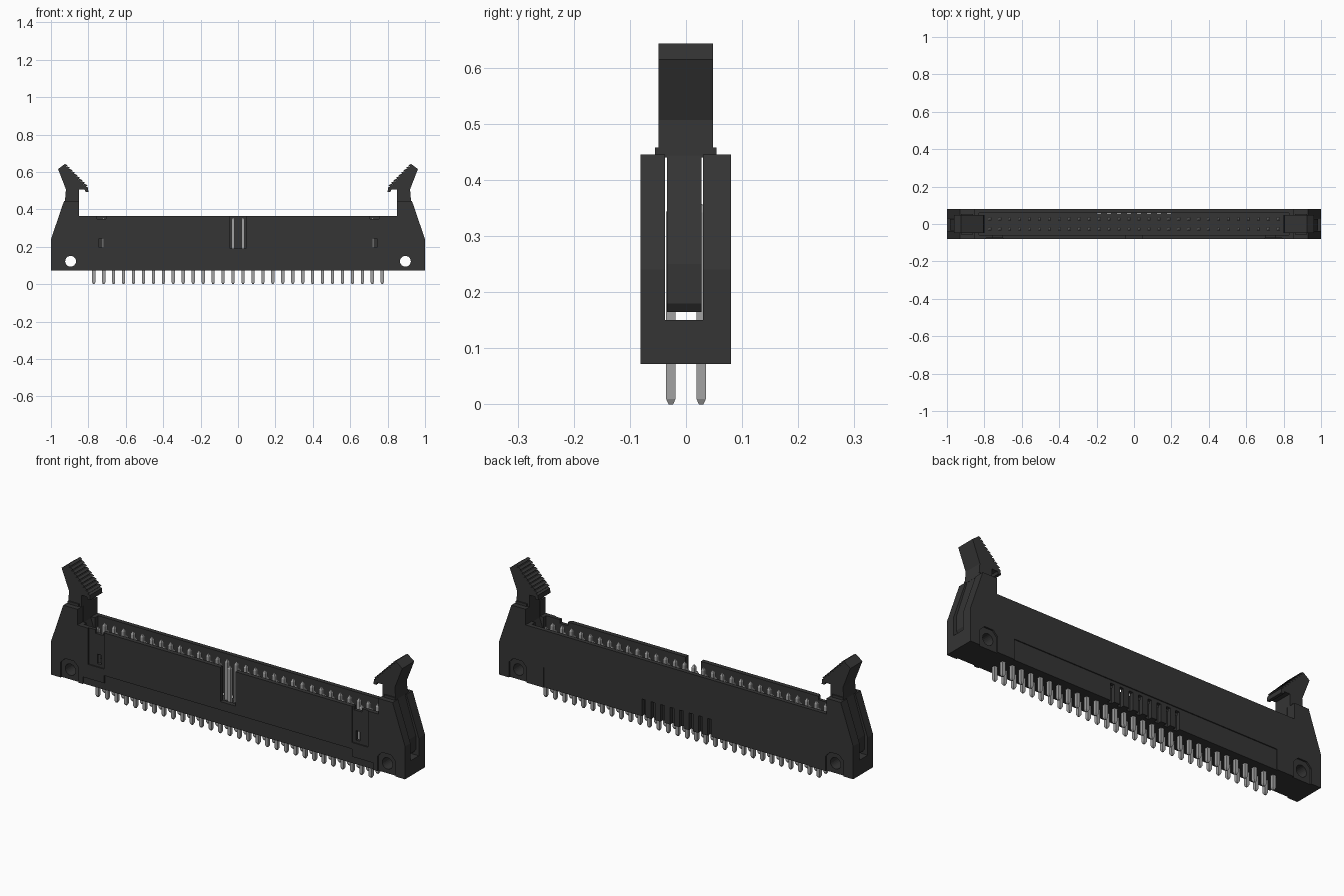
import bpy, bmesh, math

old = bpy.data.objects.get("Cube")
if old:
    bpy.data.objects.remove(old, do_unlink=True)


def material(name, value):
    m = bpy.data.materials.new(name)
    m.use_nodes = True
    m.diffuse_color = (value, value, value, 1)
    m.node_tree.nodes["Principled BSDF"].inputs["Base Color"].default_value = (value, value, value, 1)
    return m


black = material("black_plastic", 0.035)
metal = material("grey_metal", 0.36)


def finish(name, bm, mat):
    bmesh.ops.recalc_face_normals(bm, faces=bm.faces[:])
    mesh = bpy.data.meshes.new(name)
    bm.to_mesh(mesh)
    bm.free()
    mesh.materials.append(mat)
    ob = bpy.data.objects.new(name, mesh)
    bpy.context.collection.objects.link(ob)
    return ob


def add_prism(bm, outline, y0, y1):
    """Extrude an x-z outline from y0 to y1."""
    face = bm.faces.new([bm.verts.new((x, y0, z)) for x, z in outline])
    ext = bmesh.ops.extrude_face_region(bm, geom=[face])["geom"]
    verts = [v for v in ext if isinstance(v, bmesh.types.BMVert)]
    bmesh.ops.translate(bm, verts=verts, vec=(0, y1 - y0, 0))


def prism(name, outline, y0, y1, mat=black):
    bm = bmesh.new()
    add_prism(bm, outline, y0, y1)
    return finish(name, bm, mat)


def rect(x0, x1, z0, z1):
    return [(x0, z0), (x1, z0), (x1, z1), (x0, z1)]


def circle(cx, cz, r, n=24):
    return [(cx + r * math.cos(2 * math.pi * i / n), cz + r * math.sin(2 * math.pi * i / n))
            for i in range(n)]


def flip(outline, side):
    return [(side * x, z) for x, z in outline]


def cut(target, outline, y0, y1):
    """Remove an extruded outline from the target."""
    tool = prism("cutter", outline, y0, y1)
    tool.hide_render = True
    mod = target.modifiers.new("cut", 'BOOLEAN')
    mod.operation = 'DIFFERENCE'
    mod.solver = 'EXACT'
    mod.object = tool
    bpy.context.view_layer.objects.active = target
    bpy.ops.object.modifier_apply(modifier=mod.name)
    bpy.data.objects.remove(tool, do_unlink=True)


FRONT, BACK = -0.081, 0.08
BASE, RIM, TOWER = 0.072, 0.365, 0.445
PITCH, ROW = 0.0532, 0.027

# Housing: long shroud with a sloped tower at each end
half = [(1, BASE), (1, 0.24), (0.93, TOWER), (0.85, TOWER), (0.85, RIM)]
housing = prism("housing", half + flip(half[::-1], -1), FRONT, BACK)

# Open pin cavity and the keying slot in the front wall
cut(housing, rect(-0.83, 0.83, 0.15, 0.6), -0.058, 0.058)
cut(housing, rect(-0.043, 0.043, 0.19, 0.6), -0.2, 0)

# Shallow relief along the lower front and lower back
cut(housing, [(-0.82, 0), (0.82, 0), (0.82, 0.108), (0.775, 0.108), (0.70, 0.108), (0.70, 0.147),
              (-0.70, 0.147), (-0.70, 0.108), (-0.82, 0.108)], -0.2, FRONT + 0.006)
cut(housing, rect(-0.75, 0.75, 0, 0.175), BACK - 0.005, 0.2)

for s in (-1, 1):
    # Latch slot through the tower
    cut(housing, flip(rect(0.8, 1.1, 0.15, 0.6), s), -0.037, 0.03)
    # Recess beside the raised front panel, with a window and a rim notch
    cut(housing, flip(rect(0.70, 0.79, 0.18, 0.5), s), -0.2, FRONT + 0.006)
    cut(housing, flip(rect(0.718, 0.742, 0.195, 0.243), s), -0.2, 0)
    cut(housing, flip(rect(0.707, 0.753, 0.347, 0.5), s), -0.2, 0)
    # Mounting hole with an arched recess on both faces
    arch = [(0.845, 0), (0.945, 0), (0.945, 0.15), (0.92, 0.175), (0.87, 0.175), (0.845, 0.15)]
    cut(housing, flip(arch, s), -0.2, FRONT + 0.008)
    cut(housing, flip(arch, s), BACK - 0.008, 0.2)
    cut(housing, circle(s * 0.895, 0.122, 0.029), -0.3, 0.3)

# Row of short grooves low on the back
for i in range(8):
    x = (i - 3.5) * PITCH
    cut(housing, rect(x - 0.011, x + 0.011, 0, 0.16), 0.055, 0.2)

# Latches: serrated head, hooked lip, narrow leg inside the tower
TEETH = 9
tip, lip = (0.925, 0.643), (0.805, 0.522)
teeth = []
for i in range(TEETH):
    a, b = i / TEETH, (i + 0.75) / TEETH
    xa, za = tip[0] + (lip[0] - tip[0]) * a, tip[1] + (lip[1] - tip[1]) * a
    xb, zb = tip[0] + (lip[0] - tip[0]) * b, tip[1] + (lip[1] - tip[1]) * b
    teeth += [(xa, za), (xb - 0.003, zb + 0.003), (xb + 0.006, zb - 0.005)]
head = [(0.925, TOWER), (0.92, 0.507), (0.962, 0.615)] + teeth + [
    (0.802, 0.517), (0.80, 0.493), (0.815, 0.493), (0.82, 0.505), (0.85, 0.505), (0.85, TOWER)]
leg = [(0.922, 0.45), (0.985, 0.25), (0.985, 0.18), (0.975, 0.165), (0.83, 0.165),
       (0.83, 0.3), (0.85, 0.36), (0.85, 0.45)]
for s, side in ((1, "left"), (-1, "right")):
    prism(side + "_latch_head", flip(head, s), -0.049, 0.048)
    prism(side + "_latch_leg", flip(leg, s), -0.034, 0.0275)
    prism(side + "_latch_shoulder", flip(rect(0.862, 0.924, 0.44, 0.458), s), -0.055, 0.054)

# Contact pins: two rows of square pins with tapered ends
rings = [(0.004, 0), (0.0085, 0.01), (0.0085, 0.342), (0.002, 0.357)]
bm = bmesh.new()
for row in (-ROW, ROW):
    for i in range(30):
        x = (i - 14.5) * PITCH
        loops = [[bm.verts.new((x + r * a, row + r * b, z))
                  for a, b in ((-1, -1), (1, -1), (1, 1), (-1, 1))] for r, z in rings]
        for lo, hi in zip(loops, loops[1:]):
            for k in range(4):
                bm.faces.new((lo[k], lo[k - 3], hi[k - 3], hi[k]))
        bm.faces.new(loops[0][::-1])
        bm.faces.new(loops[-1])
finish("contact_pins", bm, metal)
